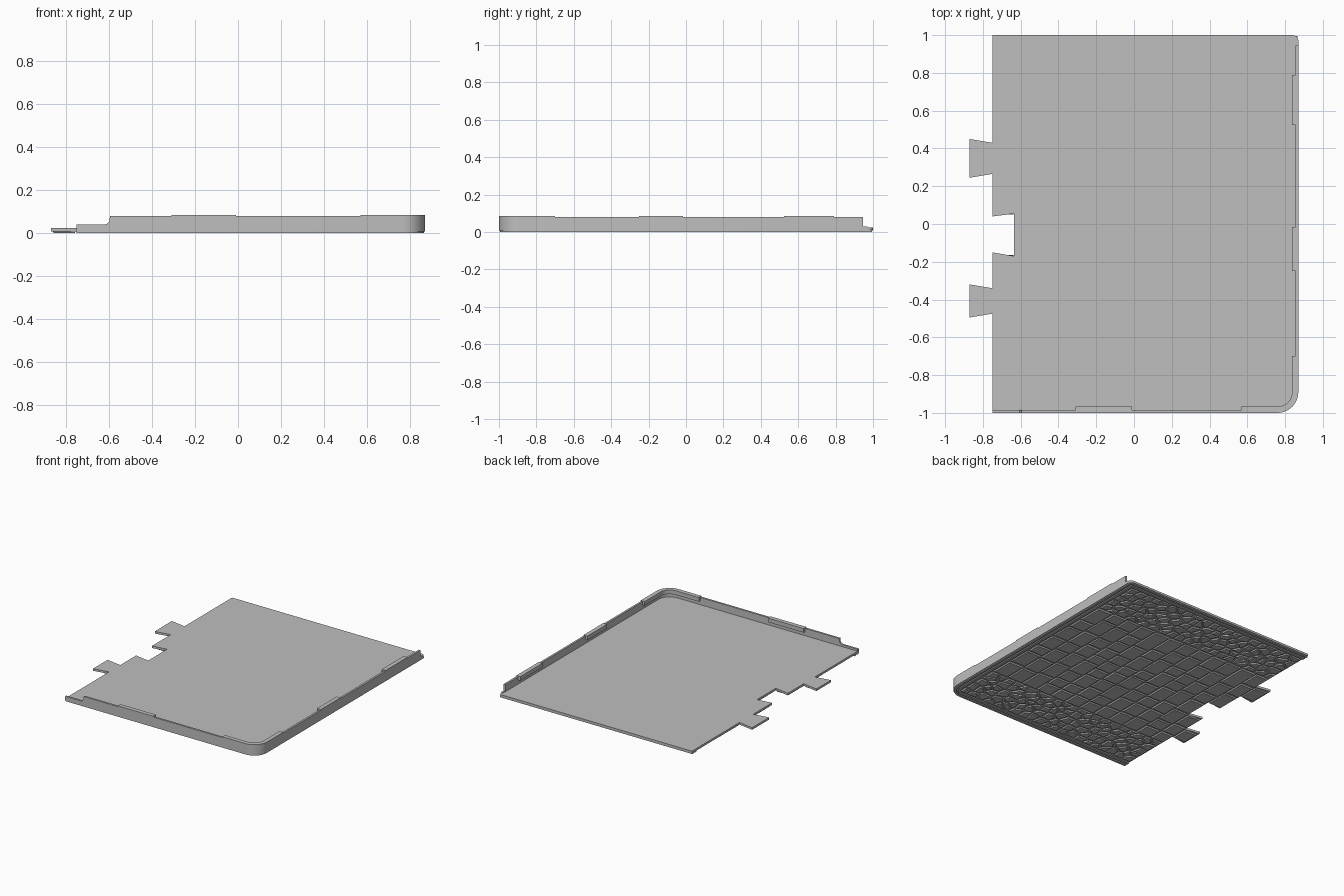
import bpy, bmesh, math, random
from mathutils import Vector

random.seed(4)
cube = bpy.data.objects.get("Cube")
if cube:
    bpy.data.objects.remove(cube)

grey = bpy.data.materials.new("stone_grey")
grey.use_nodes = True
grey.diffuse_color = (0.52, 0.52, 0.52, 1)
grey.node_tree.nodes["Principled BSDF"].inputs["Base Color"].default_value = (0.52, 0.52, 0.52, 1)

LEFT, RIGHT, RADIUS = -0.75, 0.87, 0.11
BASE, FLOOR = 0.009, 0.025


def finish(name, bm, smooth=False):
    bmesh.ops.recalc_face_normals(bm, faces=bm.faces)
    mesh = bpy.data.meshes.new(name)
    bm.to_mesh(mesh)
    bm.free()
    mesh.materials.append(grey)
    ob = bpy.data.objects.new(name, mesh)
    bpy.context.collection.objects.link(ob)
    if smooth:
        bpy.ops.object.select_all(action='DESELECT')
        ob.select_set(True)
        bpy.context.view_layer.objects.active = ob
        bpy.ops.object.shade_smooth_by_angle(angle=math.radians(30))
    return ob


def corner(d):
    """Rounded front corner, moved inward by d."""
    r = RADIUS - d
    cx, cy = RIGHT - RADIUS, RADIUS - 1
    steps = [math.radians(a) for a in range(-90, 1, 9)]
    return [(cx + r * math.cos(a), cy + r * math.sin(a)) for a in steps]


def strip(bm, outer, inner, bottom, tops):
    """Solid ribbon between two matching paths."""
    rings = []
    for o, i, t in zip(outer, inner, tops):
        rings.append([bm.verts.new(p) for p in
                      ((*o, bottom), (*o, t), (*i, t), (*i, bottom))])
    for a, b in zip(rings, rings[1:]):
        for k in range(4):
            n = (k + 1) % 4
            bm.faces.new((a[k], a[n], b[n], b[k]))
    bm.faces.new(rings[0])
    bm.faces.new(rings[-1])


def front(x, d):
    return (x, d - 1)


def side(y, d):
    return (RIGHT - d, y)


# Floor plate with dovetail tabs and socket
joint = [(LEFT, 0.43), (-0.87, 0.45), (-0.87, 0.245), (LEFT, 0.265),
         (LEFT, 0.04), (-0.635, 0.055), (-0.635, -0.17), (LEFT, -0.15),
         (LEFT, -0.34), (-0.87, -0.32), (-0.87, -0.495), (LEFT, -0.475)]
back_corner = [(0.84 + 0.03 * math.cos(a), 0.97 + 0.03 * math.sin(a))
               for a in (math.radians(k) for k in range(0, 91, 15))]
outline = [(LEFT, 1)] + joint + [(LEFT, -1)] + corner(0) + back_corner
bm = bmesh.new()
face = bm.faces.new([bm.verts.new((x, y, BASE)) for x, y in outline])
grown = bmesh.ops.extrude_face_region(bm, geom=[face])
bmesh.ops.translate(bm, vec=(0, 0, FLOOR - BASE),
                    verts=[v for v in grown["geom"] if isinstance(v, bmesh.types.BMVert)])
finish("floor_plate", bm, True)

# Outer wall with a low curved end
profile = [(LEFT, 0.04), (-0.62, 0.04), (-0.607, 0.045), (-0.598, 0.057), (-0.595, 0.08)]


def wall_path(d):
    return [front(x, d) for x, z in profile] + corner(d) + [side(0.945, d)]


bm = bmesh.new()
tops = [z for x, z in profile] + [0.08] * (len(corner(0)) + 1)
strip(bm, wall_path(0), wall_path(0.015), BASE, tops)
strip(bm, [side(0.945, 0), side(0.97, 0)], [side(0.945, 0.015), side(0.97, 0.015)],
      BASE, [0.03, 0.03])
finish("outer_wall", bm, True)

# Raised clips along the wall
clip_paths = {
    "front_clip": lambda d: [front(-0.31, d), front(-0.01, d)],
    "corner_clip": lambda d: [front(0.57, d)] + corner(d) + [side(-0.7, d)],
    "middle_side_clip": lambda d: [side(-0.25, d), side(-0.015, d)],
    "back_side_clip": lambda d: [side(0.525, d), side(0.79, d)],
}
for name, path in clip_paths.items():
    bm = bmesh.new()
    pts = path(0)
    strip(bm, pts, path(0.033), 0.055, [0.086] * len(pts))
    finish(name, bm, True)


# Underside border ridges
def rim_path(d):
    return [front(LEFT, d)] + corner(d) + [(RIGHT - d, 1 - d), (LEFT, 1 - d)]


bm = bmesh.new()
for a, b in ((0.005, 0.022), (0.034, 0.054)):
    pts = rim_path(a)
    strip(bm, pts, rim_path(b), 0.001, [0.011] * len(pts))
finish("underside_border", bm, True)


def stone(bm, poly, gap=0.005, chamfer=0.007):
    """Raised stone with sloping sides, facing down."""
    c = sum(poly, Vector((0, 0))) / len(poly)
    size = sum((p - c).length for p in poly) / len(poly)

    def ring(inset, z):
        k = max(0.3, 1 - inset / size * 1.3)
        return [bm.verts.new((*(c + (p - c) * k), z)) for p in poly]
    low = ring(gap + chamfer, random.uniform(0, 0.002))
    high = ring(gap, BASE + 0.002)
    n = len(poly)
    for i in range(n):
        j = (i + 1) % n
        bm.faces.new((low[i], low[j], high[j], high[i]))
    bm.faces.new(low)


def box(x0, x1, y0, y1):
    return [Vector(p) for p in ((x0, y0), (x1, y0), (x1, y1), (x0, y1))]


# Squared paving in the middle and on the tabs
MID, EDGE, END = 0.58, 0.94, 0.805
bm = bmesh.new()
courses = [-0.635 + (END + 0.635) * i / 11 for i in range(12)]
rows = [(LEFT, -0.635, -MID, -0.16), (LEFT, -0.635, 0.045, MID)]
rows += [(a, b, -MID, MID) for a, b in zip(courses, courses[1:])]
for x0, x1, y, y_end in rows:
    while y < y_end - 0.01:
        step = random.uniform(0.1, 0.2)
        nxt = y_end if y_end - y - step < 0.08 else y + step
        stone(bm, box(x0, x1, y, nxt))
        y = nxt
for y0, y1 in ((0.26, 0.43), (-0.48, -0.335)):
    stone(bm, box(-0.865, LEFT, y0, y1))
finish("squared_paving", bm)


def clip(poly, mid, normal):
    """Keep the part of a polygon behind a line."""
    out = []
    for p, q in zip(poly, poly[1:] + poly[:1]):
        dp, dq = (p - mid).dot(normal), (q - mid).dot(normal)
        if dp <= 0:
            out.append(p)
        if dp * dq < 0:
            out.append(p.lerp(q, dp / (dp - dq)))
    return out


# Irregular cobbles on both long bands
bm = bmesh.new()
COLS, ROWS = 21, 5
for y0, y1 in ((-EDGE, -MID), (MID, EDGE)):
    dx, dy = (END - LEFT) / COLS, (y1 - y0) / ROWS
    seeds = [Vector((LEFT + (i + random.uniform(0.12, 0.88)) * dx,
                     y0 + (j + random.uniform(0.12, 0.88)) * dy))
             for i in range(COLS) for j in range(ROWS)]
    for s in seeds:
        cell = box(LEFT, END, y0, y1)
        for t in seeds:
            if t is not s and (t - s).length < 0.3:
                cell = clip(cell, (s + t) / 2, t - s)
        if len(cell) > 2:
            stone(bm, cell)
finish("cobble_bands", bm)
